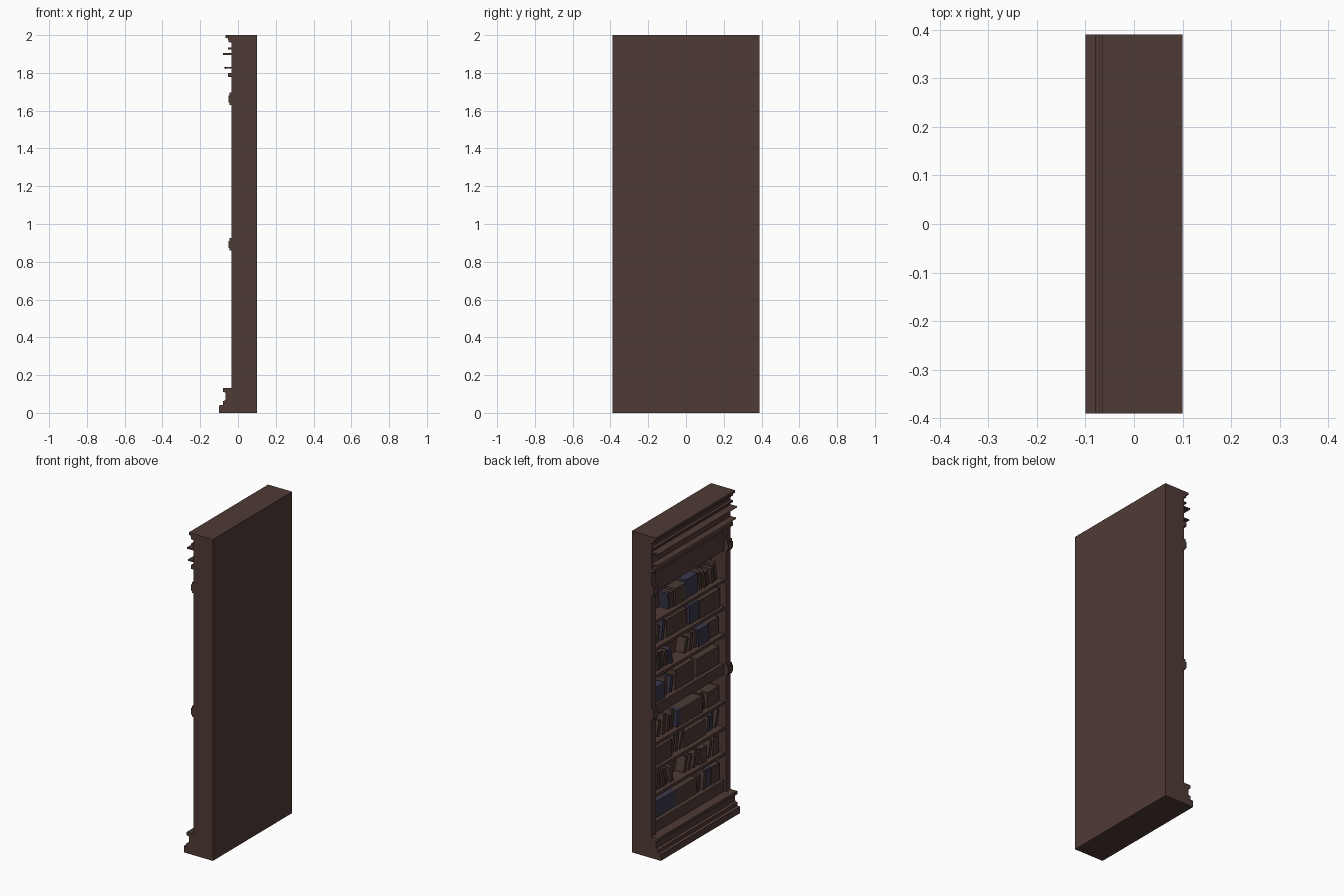
import bpy, bmesh, math, random
from mathutils import Matrix, Vector

if "Cube" in bpy.data.objects:
    bpy.data.objects.remove(bpy.data.objects["Cube"])

random.seed(4)


def mat(name, rgb):
    m = bpy.data.materials.new(name)
    m.diffuse_color = (*rgb, 1)
    m.use_nodes = True
    m.node_tree.nodes["Principled BSDF"].inputs["Base Color"].default_value = m.diffuse_color
    return m


WOOD = mat("dark_wood", (0.078, 0.043, 0.035))
BROWN = mat("brown_leather", (0.070, 0.043, 0.034))
BLUE = mat("slate_blue_cloth", (0.043, 0.038, 0.068))


def finish(name, bm, m):
    bmesh.ops.recalc_face_normals(bm, faces=bm.faces[:])
    me = bpy.data.meshes.new(name)
    bm.to_mesh(me)
    bm.free()
    me.materials.append(m)
    ob = bpy.data.objects.new(name, me)
    bpy.context.collection.objects.link(ob)
    return ob


def box(name, x, y, z, m=WOOD, lean=0.0):
    """Box from (min, max) ranges; lean tilts it sideways about its base."""
    bm = bmesh.new()
    bmesh.ops.create_cube(bm, size=1)
    h = z[1] - z[0]
    bmesh.ops.scale(bm, vec=(x[1] - x[0], y[1] - y[0], h), verts=bm.verts)
    bmesh.ops.translate(bm, vec=(0, 0, h / 2), verts=bm.verts)
    if lean:
        bmesh.ops.rotate(bm, matrix=Matrix.Rotation(lean, 3, 'X'), verts=bm.verts)
        low = min(v.co.z for v in bm.verts)
        bmesh.ops.translate(bm, vec=(0, 0, -low), verts=bm.verts)
    bmesh.ops.translate(bm, vec=(sum(x) / 2, sum(y) / 2, z[0]), verts=bm.verts)
    return finish(name, bm, m)


def moulding(name, pts, y=(-0.39, 0.39)):
    """Extrude an (x, z) profile along y."""
    bm = bmesh.new()
    f = bm.faces.new([bm.verts.new((px, y[0], pz)) for px, pz in pts])
    r = bmesh.ops.extrude_face_region(bm, geom=[f])
    vs = [g for g in r["geom"] if isinstance(g, bmesh.types.BMVert)]
    bmesh.ops.translate(bm, vec=(0, y[1] - y[0], 0), verts=vs)
    return finish(name, bm, WOOD)


FRONT, BACK, W, IN = -0.035, 0.1, 0.39, 0.345
INNER = 0.07    # front of the back panel

# carcass
box("back_panel", (INNER, BACK), (-W, W), (0.13, 1.8))
for s in (-1, 1):
    ys = sorted((s * IN, s * W))
    box("side_post", (FRONT, INNER), ys, (0.13, 1.8))
    for z in (0.86, 1.63):      # stepped blocks on the posts
        box("post_band", (-0.045, FRONT), ys, (z, z + 0.065))
        box("post_band_face", (-0.051, -0.045), ys, (z + 0.012, z + 0.05))
box("top_block", (FRONT, BACK), (-W, W), (1.79, 2.0))

# stepped plinth
moulding("plinth", [(BACK, 0), (-0.1, 0), (-0.1, 0.04), (-0.08, 0.042), (-0.08, 0.062),
                    (-0.066, 0.068), (-0.066, 0.108), (-0.08, 0.112), (-0.08, 0.132),
                    (BACK, 0.132)])

# cornice: stepped cap, slim fillets and two projecting ledges with round noses
moulding("cornice_cap", [(FRONT, 1.96), (-0.05, 1.963), (-0.053, 1.983), (-0.066, 1.986),
                         (-0.066, 2.0), (FRONT, 2.0)])
box("cornice_fillet", (-0.052, FRONT), (-W, W), (1.925, 1.934))
box("frieze_lip", (-0.052, FRONT), (-W, W), (1.778, 1.80))


def ledge(name, tip, z):
    r = 0.006
    nose = [(tip + r + r * math.cos(a), z + r * math.sin(a))
            for a in [math.radians(45 + 270 * i / 8) for i in range(9)]]
    moulding(name, [(FRONT, z + 0.004)] + nose + [(FRONT, z - 0.004)])


ledge("upper_ledge", -0.08, 1.9)
ledge("lower_ledge", -0.073, 1.827)

# rails across the opening
box("frieze_panel", (-0.02, INNER), (-IN, IN), (1.63, 1.79))
box("middle_rail", (-0.02, INNER), (-IN, IN), (0.86, 0.925))
box("bottom_rail", (-0.02, INNER), (-IN, IN), (0.13, 0.20))

# shelves
FLOORS = [1.45, 1.28, 1.11, 0.925, 0.69, 0.53, 0.37, 0.20]
for z in FLOORS:
    if z not in (0.925, 0.20):
        box("shelf", (-0.022, INNER), (-IN, IN), (z - 0.018, z))

# book rows: (kind, y start, y end): B brown block, U blue block, L leaning books
ROWS = [
    [("L", 0.17, 0.10), ("B", 0.10, 0.0), ("U", 0.0, -0.12), ("L", -0.14, -0.33)],
    [("L", 0.33, 0.20), ("B", 0.18, -0.02), ("U", -0.04, -0.13), ("B", -0.13, -0.33)],
    [("L", 0.32, 0.12), ("L", 0.02, -0.12), ("U", -0.12, -0.22), ("B", -0.22, -0.33)],
    [("U", 0.33, 0.22), ("L", 0.22, 0.12), ("B", 0.10, -0.08), ("B", -0.11, -0.33)],
    [("L", 0.28, 0.10), ("U", 0.09, 0.05), ("B", 0.05, -0.16), ("L", -0.16, -0.22),
     ("B", -0.22, -0.33)],
    [("B", 0.33, 0.14), ("L", 0.13, 0.02), ("B", 0.01, -0.20), ("L", -0.22, -0.33)],
    [("L", 0.32, 0.11), ("L", 0.02, -0.14), ("B", -0.14, -0.20), ("L", -0.22, -0.29),
     ("B", -0.29, -0.33)],
    [("U", 0.33, 0.10), ("B", 0.10, -0.11), ("L", -0.11, -0.20), ("U", -0.20, -0.25),
     ("B", -0.25, -0.33)],
]
for floor, row in zip(FLOORS, ROWS):
    for kind, a, b in row:
        fx = random.uniform(-0.005, 0.008)
        if kind == "L":
            n = max(2, round((a - b) / 0.042))
            step = (a - b) / n
            tilt = random.choice((-1, 1, 1))
            for i in range(n):
                y = a - step * (i + 0.5)
                t = step * 0.28
                box("leaning_book", (fx + random.uniform(0, 0.012), INNER),
                    (y - t, y + t), (floor, floor + random.uniform(0.09, 0.12)),
                    BLUE if random.random() < 0.12 else BROWN,
                    tilt * random.uniform(0.1, 0.28))
        else:
            box("book_block", (fx, INNER), (b, a),
                (floor, floor + random.uniform(0.095, 0.125)),
                BLUE if kind == "U" else BROWN)
